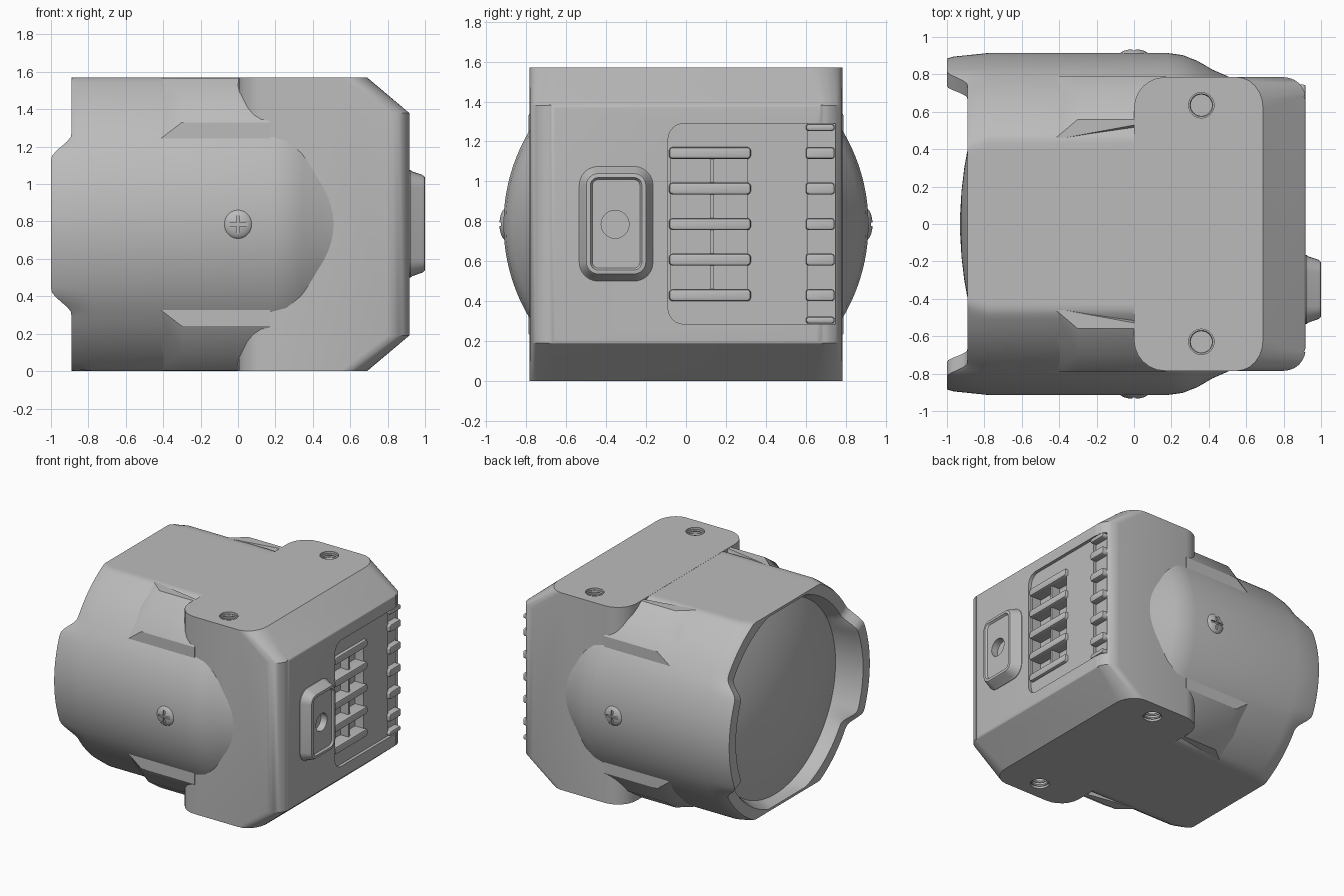
import bpy, bmesh, math
from mathutils import Vector, Matrix

old = bpy.data.objects.get("Cube")
if old:
    bpy.data.objects.remove(old, do_unlink=True)

H = 0.785  # half height: every part is modelled around the lens axis

grey = bpy.data.materials.new("plain grey")
grey.use_nodes = True
grey.diffuse_color = (0.5, 0.5, 0.5, 1)
grey.node_tree.nodes["Principled BSDF"].inputs["Base Color"].default_value = (0.5, 0.5, 0.5, 1)


def finish(bm, name):
    bmesh.ops.recalc_face_normals(bm, faces=bm.faces)
    me = bpy.data.meshes.new(name)
    bm.to_mesh(me)
    bm.free()
    me.materials.append(grey)
    ob = bpy.data.objects.new(name, me)
    ob.location.z = H
    bpy.context.collection.objects.link(ob)
    return ob


def activate(ob):
    bpy.ops.object.select_all(action='DESELECT')
    ob.select_set(True)
    bpy.context.view_layer.objects.active = ob


def cut(target, cutter):
    cutter.hide_render = True
    mod = target.modifiers.new("cut", 'BOOLEAN')
    mod.operation, mod.solver, mod.object = 'DIFFERENCE', 'EXACT', cutter
    activate(target)
    bpy.ops.object.modifier_apply(modifier=mod.name)
    bpy.data.objects.remove(cutter, do_unlink=True)


def skin(bm, rings):
    """Join closed rings of points and cap both ends."""
    rows = [[bm.verts.new(p) for p in ring] for ring in rings]
    n = len(rows[0])
    for a, b in zip(rows, rows[1:]):
        for i in range(n):
            j = (i + 1) % n
            bm.faces.new((a[i], a[j], b[j], b[i]))
    bm.faces.new(rows[0])
    bm.faces.new(rows[-1])


def arc(cx, cy, rx, ry, start, end, steps=6):
    angles = [math.radians(start + (end - start) * i / steps) for i in range(steps + 1)]
    return [(cx + rx * math.cos(a), cy + ry * math.sin(a)) for a in angles]


def pad(name, y0, y1, z0, z1, layers, radius):
    """Rounded rectangle facing +x; layers are (x, inset)."""
    rings = []
    for x, inset in layers:
        r = max(radius - inset, 0.004)
        ya, yb, za, zb = y0 + inset + r, y1 - inset - r, z0 + inset + r, z1 - inset - r
        pts = (arc(yb, zb, r, r, 0, 90) + arc(ya, zb, r, r, 90, 180)
               + arc(ya, za, r, r, 180, 270) + arc(yb, za, r, r, 270, 360))
        rings.append([(x, y, z - H) for y, z in pts])
    bm = bmesh.new()
    skin(bm, rings)
    return finish(bm, name)


def hull(points):
    bm = bmesh.new()
    verts = [bm.verts.new(p) for p in points]
    res = bmesh.ops.convex_hull(bm, input=verts)
    junk = {v for v in res["geom_interior"] + res["geom_unused"] if isinstance(v, bmesh.types.BMVert)}
    bmesh.ops.delete(bm, geom=list(junk), context='VERTS')
    bmesh.ops.dissolve_limit(bm, angle_limit=0.01, verts=bm.verts, edges=bm.edges)
    return bm


def cylinder(name, x, y, z, r, depth):
    bm = bmesh.new()
    bmesh.ops.create_cone(bm, cap_ends=True, segments=32, radius1=r, radius2=r, depth=depth,
                          matrix=Matrix.Translation((x, y, z)))
    return finish(bm, name)


# Lens barrel: round tube flattened at top and bottom, side lips reaching forward
def barrel_ring(x, lip, r, limit, n=192):
    ring = []
    for i in range(n):
        a = 2 * math.pi * i / n
        tilt = math.degrees(math.asin(min(1, abs(math.sin(a)))))
        t = min(1, max(0, (33 - tilt) / 10))
        reach = 0.11 * t * t * (3 - 2 * t)
        ring.append((x - lip * reach, r * math.cos(a), max(-limit, min(limit, r * math.sin(a)))))
    return ring


inner, outer = H - 0.02, H - 0.001
profile = [(-0.72, 0, 0.73, inner), (-0.78, 0, 0.76, inner), (-0.86, 0.7, 0.785, inner),
           (-0.89, 1, 0.80, inner), (-0.89, 1, 0.885, outer), (-0.87, 0.85, 0.895, outer),
           (-0.78, 0, 0.914, outer), (0.18, 0, 0.914, outer), (0.26, 0, 0.903, outer),
           (0.34, 0, 0.872, outer), (0.42, 0, 0.825, outer), (0.50, 0, 0.79, outer),
           (0.56, 0, 0.76, outer)]
bm = bmesh.new()
skin(bm, [barrel_ring(*row) for row in profile])
barrel = finish(bm, "lens_barrel")

# Front glass: shallow dome
bm = bmesh.new()
skin(bm, [[(-0.93 + r * r / 4, y, z) for y, z in arc(0, 0, r, r, 0, 357.5, 143)]
          for r in (0.76, 0.66, 0.54, 0.42, 0.3, 0.18, 0.06)])
finish(bm, "front_glass")

# Rear housing: rounded box with sloped top and bottom rear edges
corner_front = arc(0.165, 0.62, 0.165, 0.165, 90, 180)
corner_top = arc(0.55, 0.62, 0.14, 0.165, 0, 90)
corner_rear = arc(0.80, 0.67, 0.118, 0.115, 0, 90)
points = []
for sy in (-1, 1):
    for sz in (-1, 1):
        points += [(x, y * sy, H * sz) for x, y in corner_front + corner_top]
        points += [(x, y * sy, 0.595 * sz) for x, y in corner_rear]
bm = hull(points)
rim = [e for e in bm.edges if all(v.co.x > 0.9 and abs(abs(v.co.z) - 0.595) < 0.01 for v in e.verts)
       and e.calc_length() > 1]
bmesh.ops.bevel(bm, geom=rim, offset=0.05, segments=4, affect='EDGES', profile=0.5, clamp_overlap=True)
housing = finish(bm, "rear_housing")

# Corner shoulders between barrel and housing
for sy, side in ((-1, "front"), (1, "back")):
    for sz, level in ((-1, "lower"), (1, "upper")):
        pts = []
        for x, shrink in ((-0.30, 0), (0.17, 0), (-0.43, 1)):
            pts += [(x, 0.56 - 0.11 * shrink, H - 0.002), (x, 0.70 - 0.08 * shrink, 0.685 - 0.03 * shrink),
                    (x, 0.79, 0.545 - 0.1 * shrink), (x, 0.79, 0.40), (x, 0.4, 0.4)]
        finish(hull([(x, y * sy, z * sz) for x, y, z in pts]), f"{level}_{side}_shoulder")

# Threaded mounting holes in top and bottom
for y in (-0.63, 0.635):
    for sz in (-1, 1):
        cut(housing, cylinder("hole_cutter", 0.36, y, H * sz, 0.068, 0.18))
        for depth in (0.025, 0.055):
            bpy.ops.mesh.primitive_torus_add(major_segments=32, minor_segments=6, major_radius=0.066,
                                             minor_radius=0.009, location=(0.36, y, H + (H - depth) * sz))
            bpy.context.object.name = "hole_thread"
            bpy.context.object.data.materials.append(grey)

# Vent recess with deeper slots and an edge strip
FACE = 0.918
cut(housing, pad("recess_cutter", -0.09, 0.75, 0.285, 1.29, [(FACE - 0.025, 0), (1.1, 0)], 0.08))
cut(housing, pad("strip_cutter", 0.61, 0.75, 0.285, 1.29, [(FACE - 0.05, 0), (1.1, 0)], 0.005))
rows = [0.43 + 0.178 * i for i in range(5)]
for z in rows[:-1]:
    cut(housing, pad("slot_cutter", -0.075, 0.305, z + 0.01, z + 0.168, [(FACE - 0.1, 0), (1.1, 0)], 0.005))

# Vent bars, edge grips and the slot divider
bar_layers = [(0.80, 0), (FACE - 0.012, 0), (FACE - 0.003, 0.004), (FACE, 0.012)]
for z in rows:
    pad("vent_bar", -0.085, 0.325, z - 0.03, z + 0.03, bar_layers, 0.02)
for z in rows + [0.305, 1.27]:
    half = 0.03 if z in rows else 0.018
    pad("edge_grip", 0.60, 0.745, z - half, z + half, bar_layers, 0.017)
pad("slot_divider", 0.12, 0.14, rows[0], rows[-1], [(0.80, 0), (FACE - 0.03, 0)], 0.005)

# Raised button plate with a round socket
button = pad("button_plate", -0.535, -0.165, 0.50, 1.075,
             [(0.88, 0), (0.922, 0), (0.932, 0.008), (0.985, 0.026), (0.998, 0.036),
              (1.0, 0.044), (1.0, 0.056), (0.985, 0.066)], 0.095)
cut(button, pad("socket_cutter", -0.425, -0.285, 0.715, 0.855, [(0.93, 0), (1.1, 0)], 0.07))

# Cross-head screws on both sides of the barrel
for sy, side in ((-1, "front"), (1, "back")):
    bm = bmesh.new()
    bmesh.ops.create_uvsphere(bm, u_segments=32, v_segments=16, radius=1,
                              matrix=Matrix.Translation((0, 0.9 * sy, 0)) @ Matrix.Diagonal((0.08, 0.035, 0.08, 1)))
    screw = finish(bm, f"{side}_screw")
    for w, h in ((0.1, 0.016), (0.016, 0.1)):
        bm = bmesh.new()
        bmesh.ops.create_cube(bm, size=1, matrix=Matrix.Translation((0, 0.945 * sy, 0))
                              @ Matrix.Diagonal((w, 0.05, h, 1)))
        cut(screw, finish(bm, "slot_cutter"))

# Smooth shading with sharp edges kept
for ob in [o for o in bpy.context.collection.objects if o.type == 'MESH']:
    activate(ob)
    bpy.ops.object.shade_smooth_by_angle(angle=math.radians(32))
